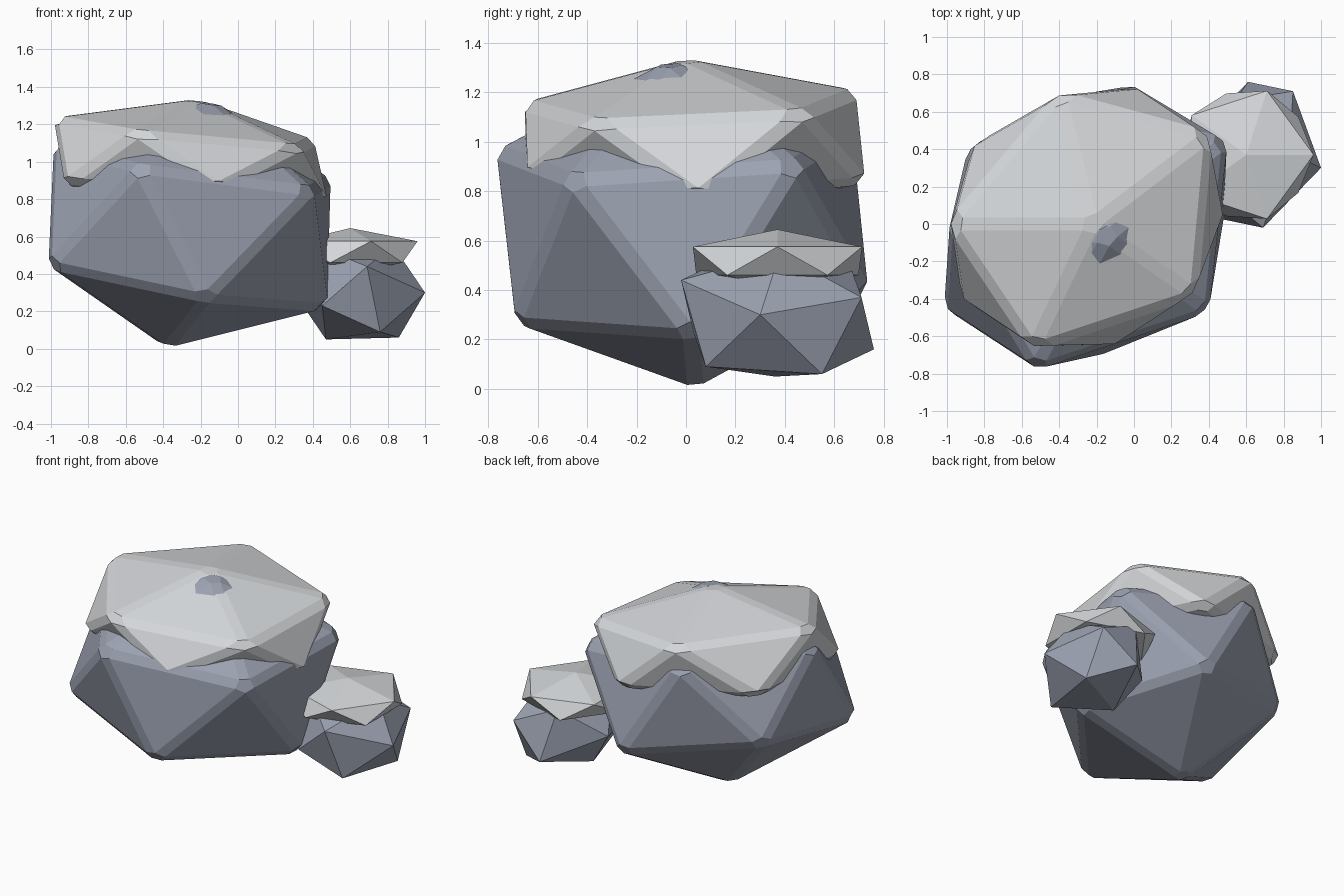
import bpy, bmesh, math
from mathutils import Vector

cube = bpy.data.objects.get("Cube")
if cube:
    bpy.data.objects.remove(cube)


def make_material(name, color):
    mat = bpy.data.materials.new(name)
    mat.use_nodes = True
    mat.diffuse_color = (*color, 1)
    bsdf = mat.node_tree.nodes["Principled BSDF"]
    bsdf.inputs["Base Color"].default_value = (*color, 1)
    bsdf.inputs["Roughness"].default_value = 0.9
    return mat


stone = make_material("blue grey stone", (0.33, 0.36, 0.44))
snow = make_material("pale snow", (0.66, 0.68, 0.70))


def faceted_solid(name, corners, mat, chamfer=0.0):
    """Flat-shaded solid spanning the corners, optionally with chamfered edges."""
    bm = bmesh.new()
    for c in corners:
        bm.verts.new(c)
    bmesh.ops.convex_hull(bm, input=bm.verts)
    if chamfer:
        bmesh.ops.bevel(bm, geom=list(bm.edges), offset=chamfer, segments=1,
                        affect='EDGES', clamp_overlap=True)
    bmesh.ops.recalc_face_normals(bm, faces=bm.faces)
    mesh = bpy.data.meshes.new(name)
    bm.to_mesh(mesh)
    bm.free()
    mesh.materials.append(mat)
    obj = bpy.data.objects.new(name, mesh)
    bpy.context.collection.objects.link(obj)
    return obj


def ring(center, radius, z, turn):
    """Five corners evenly spaced about a vertical axis."""
    angles = [math.radians(turn + 72 * i) for i in range(5)]
    return [(center[0] + radius * math.cos(a), center[1] + radius * math.sin(a), z)
            for a in angles]


# Large boulder: bottom tip, lower ring, upper ring, peak
faceted_solid("large_boulder", [
    (-0.38, 0.04, -0.005),
    (-0.17, -0.70, 0.26), (0.48, 0.02, 0.21), (0.0, 0.75, 0.38),
    (-0.89, 0.41, 0.54), (-1.02, -0.46, 0.44),
    (-0.53, -0.78, 0.97), (0.40, -0.47, 0.85), (0.50, 0.45, 0.91),
    (-0.42, 0.68, 1.06), (-0.99, -0.02, 1.10),
    (-0.14, -0.07, 1.34)], stone, 0.035)

# Snow on the large boulder: peak, upper ring, drooping lower ring, hidden base
faceted_solid("large_snow_cap", [
    (-0.22, 0.0, 1.34),
    (-0.54, -0.67, 1.16), (0.33, -0.38, 1.08), (0.41, 0.48, 1.12),
    (-0.40, 0.70, 1.21), (-0.99, 0.0, 1.24),
    (-0.10, -0.66, 0.86), (0.49, 0.05, 0.77), (0.02, 0.74, 0.83),
    (-0.87, 0.43, 0.88), (-0.93, -0.41, 0.88),
    (-0.25, 0.0, 0.70)], snow, 0.035)

# Small boulder: half of its corners, the rest mirrored through its middle
middle = Vector((0.65, 0.37, 0.30))
half = [Vector(c) for c in (
    (1.0, 0.30, 0.30), (0.86, 0.55, 0.06), (0.47, 0.36, 0.05),
    (0.76, 0.08, 0.09), (0.69, -0.02, 0.44), (0.85, 0.71, 0.37))]
faceted_solid("small_boulder", half + [middle * 2 - c for c in half], stone)

# Snow on the small boulder: a flattened twenty-sided lump
axis = (0.60, 0.37)
faceted_solid("small_snow_cap",
              [(*axis, 0.645), (*axis, 0.40)]
              + ring(axis, 0.36, 0.575, 0) + ring(axis, 0.345, 0.46, 36), snow)
